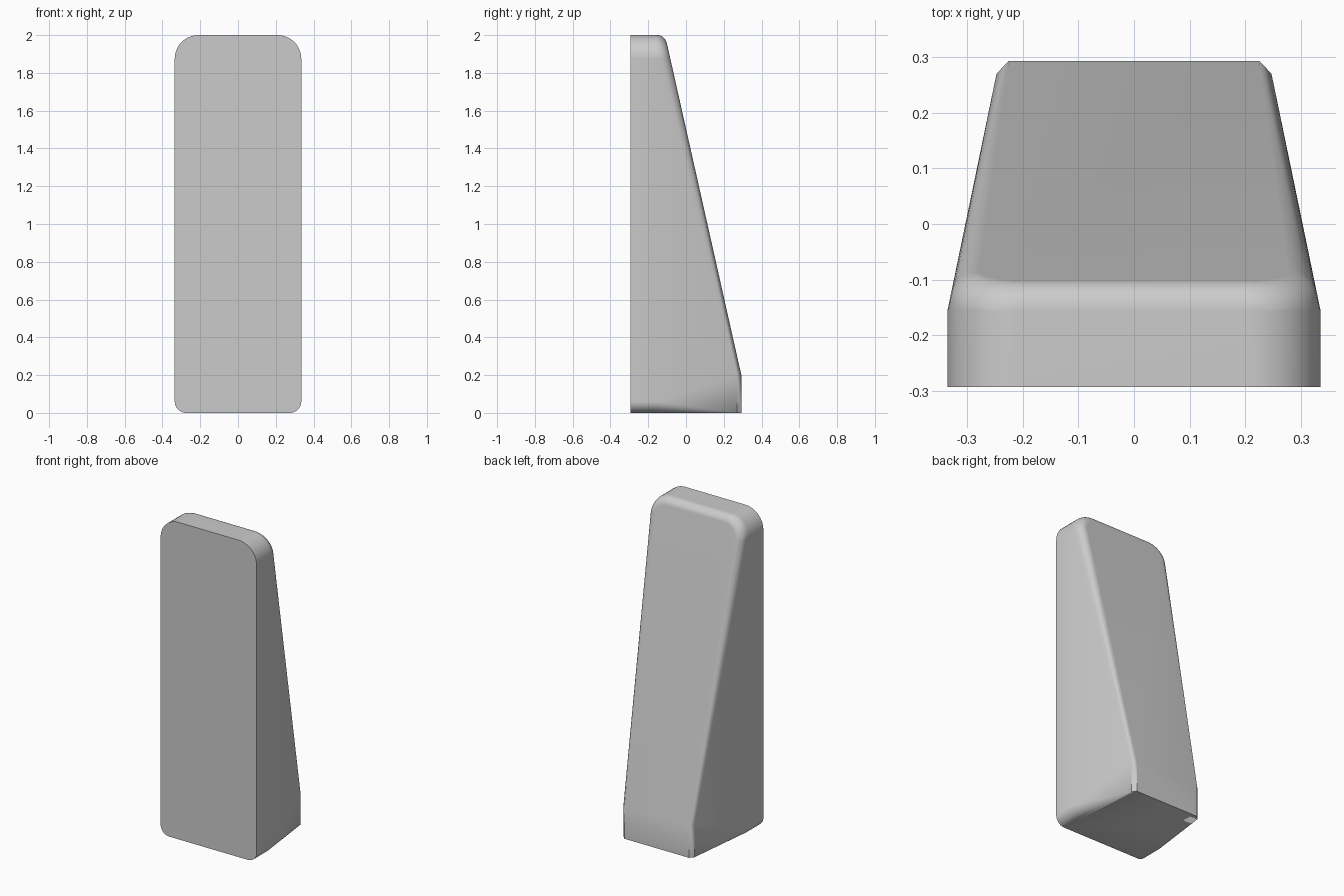
import bpy, bmesh, math

cube = bpy.data.objects.get("Cube")
if cube:
    bpy.data.objects.remove(cube)

HALF_W, HEIGHT, BACK = 0.335, 2.0, 0.293
SHOULDER = -0.155                  # where the sides start to taper
TOP_R, BASE_R, RIM_R = 0.125, 0.06, 0.055
FOOT_W, FOOT_Y, FOOT_Z, CHAMFER = 0.247, 0.27, 0.2, 0.022
RIM_TURN = math.radians(77.4)
TAPER = (HALF_W - FOOT_W) / (FOOT_Y - SHOULDER)


def corner(radius, inset, top, steps=10):
    """Right-hand rounded corner of the face outline, as (x, z)."""
    cx = HALF_W - radius
    cz = HEIGHT - radius if top else radius
    side = 1 if top else -1
    for i in range(steps + 1):
        a = math.pi / 2 * i / steps
        r = radius - inset
        yield cx + r * math.cos(a), cz + side * r * math.sin(a)


points = []

# Straight front slab with rounded corners
for y in (-BACK, SHOULDER):
    for top, radius in ((True, TOP_R), (False, BASE_R)):
        points += [(x, y, z) for x, z in corner(radius, 0, top)]

# Rounded rim that turns from the top into the sloping back
rim_end_y = SHOULDER + RIM_R * math.sin(RIM_TURN)
rim_end_z = HEIGHT - RIM_R * (1 - math.cos(RIM_TURN))
slope = (BACK - rim_end_y) / (rim_end_z - FOOT_Z)
for k in range(9):
    a = RIM_TURN * k / 8
    inset = RIM_R * (1 - math.cos(a))
    for x, z in corner(TOP_R, inset, True):
        y = SHOULDER + RIM_R * math.sin(a) + slope * (HEIGHT - inset - z)
        points.append((x * (1 - TAPER * (y - SHOULDER) / HALF_W), y, z))

# Chamfered foot at the back
for z in (0, FOOT_Z):
    points += [(FOOT_W, FOOT_Y, z), (FOOT_W - CHAMFER, BACK, z)]

# Wrap both mirrored halves in one convex skin
bm = bmesh.new()
for x, y, z in points:
    for side in (-1, 1):
        bm.verts.new((side * x, y, z))
bmesh.ops.remove_doubles(bm, verts=bm.verts, dist=0.0005)
hull = bmesh.ops.convex_hull(bm, input=bm.verts)
inner = {e for key in ("geom_interior", "geom_unused") for e in hull[key]
         if isinstance(e, bmesh.types.BMVert)}
bmesh.ops.delete(bm, geom=list(inner), context='VERTS')
bmesh.ops.dissolve_limit(bm, angle_limit=math.radians(0.5),
                         verts=bm.verts, edges=bm.edges)
bmesh.ops.recalc_face_normals(bm, faces=bm.faces)
mesh = bpy.data.meshes.new("wedge_body")
bm.to_mesh(mesh)
bm.free()
body = bpy.data.objects.new("wedge_body", mesh)
bpy.context.collection.objects.link(body)

# Plain grey finish
grey = bpy.data.materials.new("plain grey")
grey.use_nodes = True
colour = (0.6, 0.6, 0.6, 1)
grey.diffuse_color = colour
grey.node_tree.nodes["Principled BSDF"].inputs["Base Color"].default_value = colour
mesh.materials.append(grey)

# Soft shading with crisp front, base and foot edges
bpy.ops.object.select_all(action='DESELECT')
body.select_set(True)
bpy.context.view_layer.objects.active = body
bpy.ops.object.shade_smooth_by_angle(angle=math.radians(30))
normals = body.modifiers.new("clean_normals", 'WEIGHTED_NORMAL')
normals.keep_sharp = True
